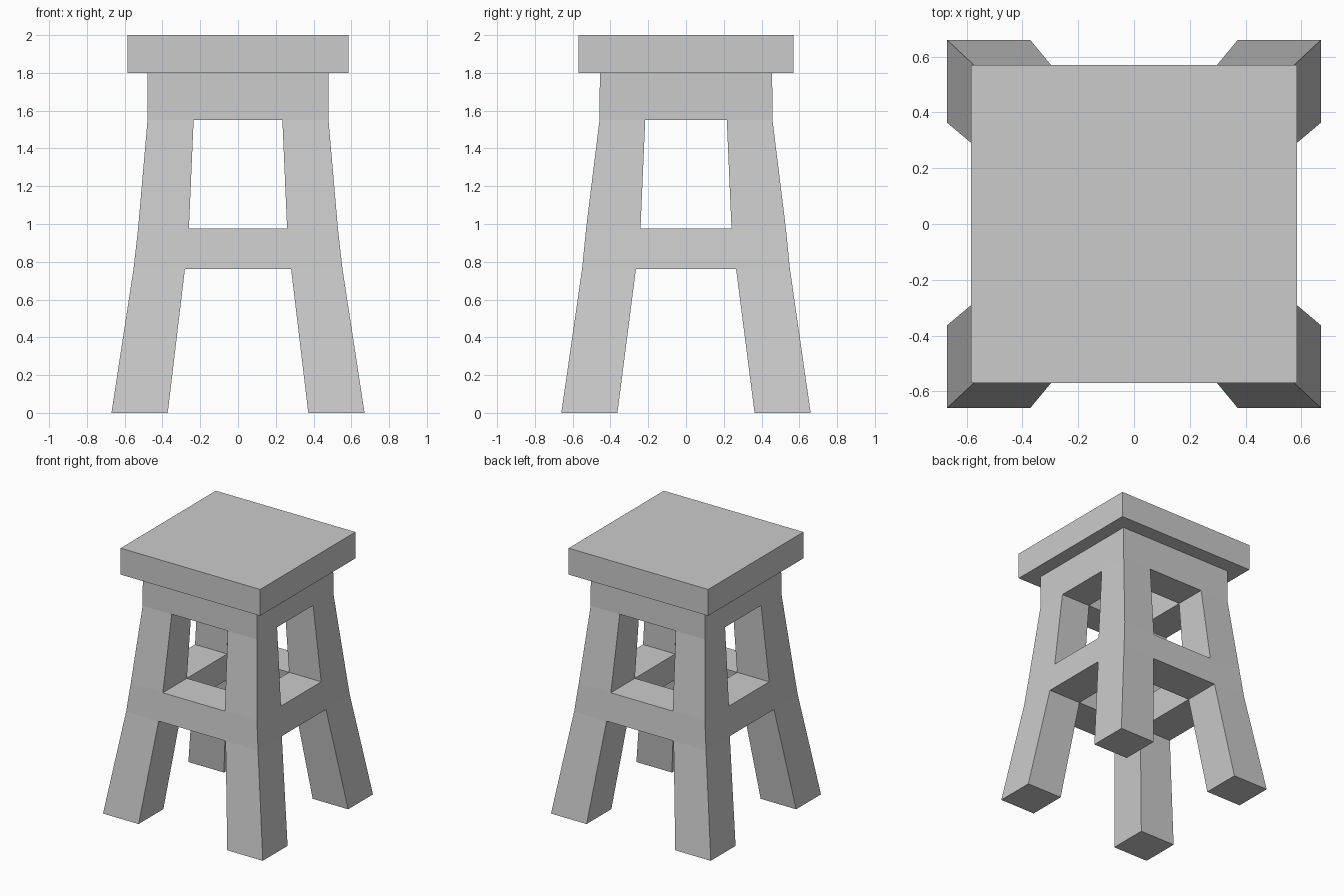
import bpy, bmesh

if "Cube" in bpy.data.objects:
    bpy.data.objects.remove(bpy.data.objects["Cube"])

# Frame levels: z, outer x, inner x, outer y, inner y (half sizes)
LEVELS = [
    (0.00, 0.670, 0.372, 0.660, 0.363),
    (0.763, 0.553, 0.281, 0.550, 0.265),
    (0.975, 0.529, 0.260, 0.529, 0.241),
    (1.55, 0.479, 0.235, 0.458, 0.216),
    (1.80, 0.479, 0.235, 0.456, 0.216),
]


def finish(name, bm):
    bmesh.ops.recalc_face_normals(bm, faces=bm.faces)
    mesh = bpy.data.meshes.new(name)
    bm.to_mesh(mesh)
    bm.free()
    obj = bpy.data.objects.new(name, mesh)
    bpy.context.collection.objects.link(obj)
    return obj


# Four splayed legs joined by a stretcher ring and an apron ring
bm = bmesh.new()
grid = {}
for k, (z, xo, xi, yo, yi) in enumerate(LEVELS):
    for i, x in enumerate((-xo, -xi, xi, xo)):
        for j, y in enumerate((-yo, -yi, yi, yo)):
            grid[i, j, k] = bm.verts.new((x, y, z))

SIDES = [
    ((0, 0, 0), (0, 1, 0), (1, 1, 0), (1, 0, 0)),
    ((0, 0, 1), (1, 0, 1), (1, 1, 1), (0, 1, 1)),
    ((0, 0, 0), (1, 0, 0), (1, 0, 1), (0, 0, 1)),
    ((0, 1, 0), (0, 1, 1), (1, 1, 1), (1, 1, 0)),
    ((0, 0, 0), (0, 0, 1), (0, 1, 1), (0, 1, 0)),
    ((1, 0, 0), (1, 1, 0), (1, 1, 1), (1, 0, 1)),
]
faces = {}
for k in range(4):
    for i in range(3):
        for j in range(3):
            corner = i != 1 and j != 1
            ring = k in (1, 3) and (i, j) != (1, 1)
            if not (corner or ring):
                continue
            for side in SIDES:
                quad = [(i + a, j + b, k + c) for a, b, c in side]
                key = frozenset(quad)
                # a side shared by two blocks is internal, so drop it
                if key in faces:
                    del faces[key]
                else:
                    faces[key] = quad
for quad in faces.values():
    bm.faces.new([grid[q] for q in quad])
finish("legs_and_rails", bm)

# Square seat slab
bm = bmesh.new()
bmesh.ops.create_cube(bm, size=1)
bmesh.ops.scale(bm, vec=(1.17, 1.14, 0.2), verts=bm.verts)
bmesh.ops.translate(bm, vec=(0, 0, 1.9), verts=bm.verts)
finish("seat", bm)
